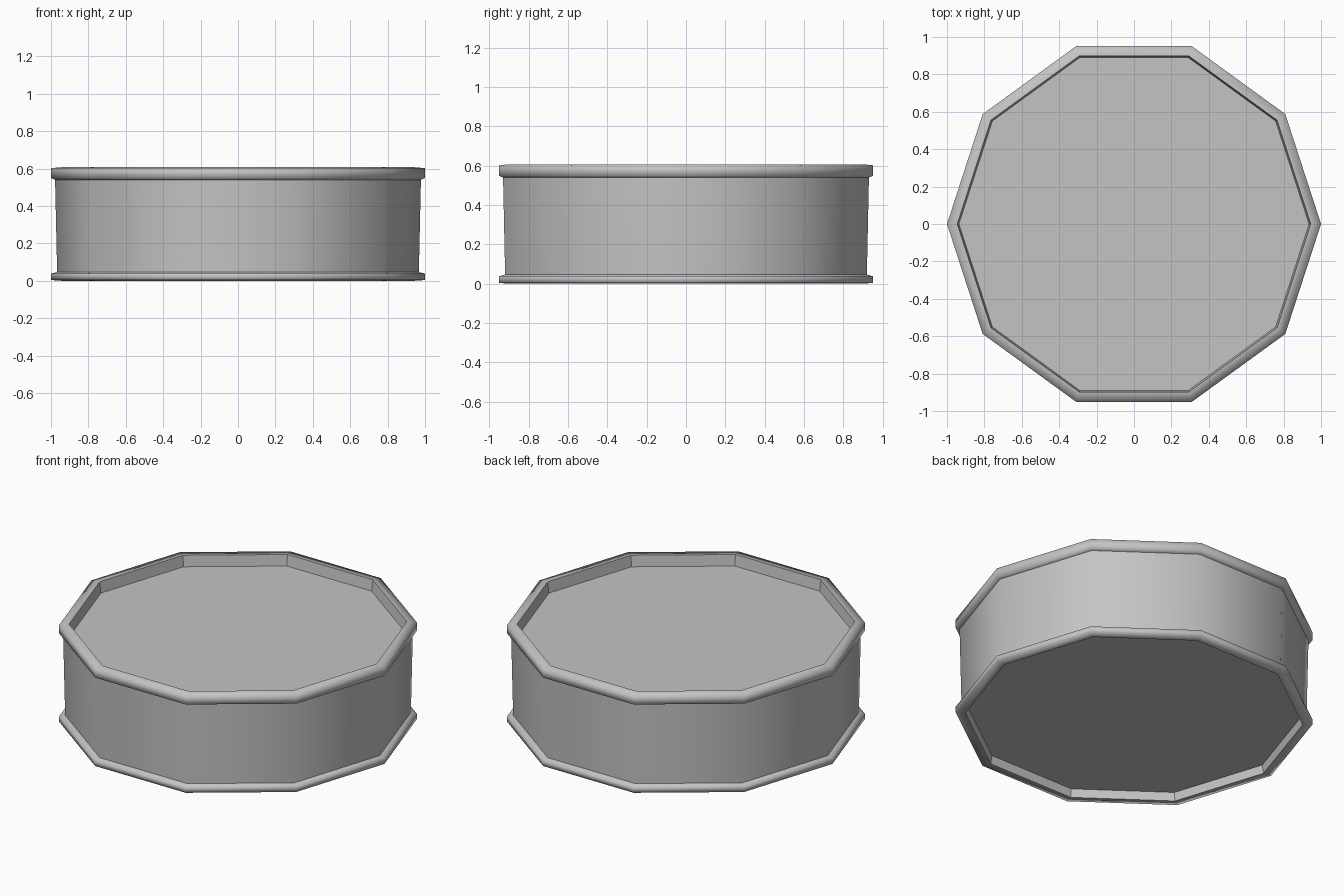
import bpy
import bmesh
import math

SIDES = 10

old = bpy.data.objects.get("Cube")
if old:
    bpy.data.objects.remove(old, do_unlink=True)

# Single grey metal colour
grey = bpy.data.materials.new("grey_metal")
grey.use_nodes = True
colour = (0.55, 0.55, 0.55, 1)
grey.diffuse_color = colour
grey.node_tree.nodes["Principled BSDF"].inputs["Base Color"].default_value = colour


def ring(bm, radius, z):
    step = math.tau / SIDES
    return [bm.verts.new((radius * math.cos(i * step), radius * math.sin(i * step), z))
            for i in range(SIDES)]


def finish(name, bm, smooth):
    mesh = bpy.data.meshes.new(name)
    for face in bm.faces:
        face.smooth = smooth
    bm.to_mesh(mesh)
    bm.free()
    mesh.materials.append(grey)
    obj = bpy.data.objects.new(name, mesh)
    bpy.context.collection.objects.link(obj)
    return obj


def band(name, profile, smooth=True):
    """Ten-sided band through (radius, z) points listed from bottom to top outside."""
    bm = bmesh.new()
    rings = [ring(bm, r, z) for r, z in profile]
    for low, high in zip(rings, rings[1:]):
        for i in range(SIDES):
            j = (i + 1) % SIDES
            bm.faces.new((low[i], low[j], high[j], high[i]))
    return finish(name, bm, smooth)


def panel(name, radius, z, up):
    bm = bmesh.new()
    verts = ring(bm, radius, z)
    bm.faces.new(verts if up else verts[::-1])
    return finish(name, bm, False)


# Side wall, slightly wider at the top
band("body_wall", [(0.967, 0.046), (0.978, 0.54)])

# Softly shaded rims
band("top_rim", [(0.978, 0.54), (1, 0.549), (1, 0.602), (0.945, 0.607)])
band("bottom_rim", [(0.945, 0), (1, 0.004), (1, 0.038), (0.967, 0.046)])

# Recessed lid and base with faceted inner walls
band("top_inner_wall", [(0.945, 0.607), (0.936, 0.54)], smooth=False)
panel("lid", 0.936, 0.54, True)
band("bottom_inner_wall", [(0.936, 0.05), (0.945, 0)], smooth=False)
panel("base", 0.936, 0.05, False)
